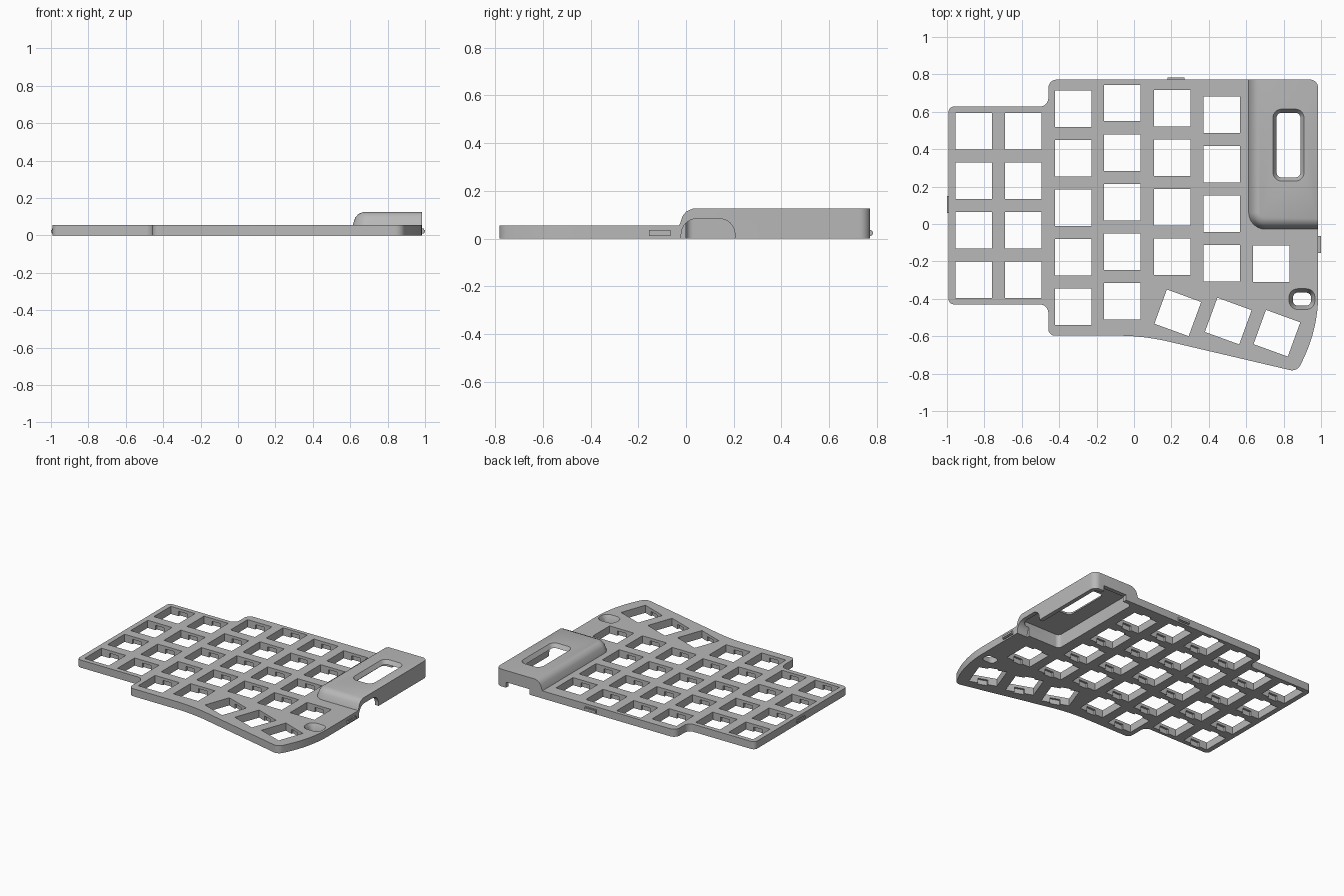
import bpy, bmesh, math
from mathutils import Vector, Matrix

if "Cube" in bpy.data.objects:
    bpy.data.objects.remove(bpy.data.objects["Cube"], do_unlink=True)

grey = bpy.data.materials.new("mid_grey")
grey.use_nodes = True
grey.diffuse_color = (0.48, 0.48, 0.48, 1)
grey.node_tree.nodes["Principled BSDF"].inputs["Base Color"].default_value = grey.diffuse_color

TOP = 0.055        # plate thickness
RIGHT, BACK = 0.985, 0.772
KEY = 0.195        # key opening size
PITCH = 0.265


def rounded(corners, steps=8):
    """Polygon from (x, y, radius) corners, each one filleted."""
    out = []
    for i, (x, y, r) in enumerate(corners):
        p = Vector((x, y))
        a = (Vector(corners[i - 1][:2]) - p).normalized()
        b = (Vector(corners[(i + 1) % len(corners)][:2]) - p).normalized()
        if r == 0:
            out.append(p)
            continue
        half = a.angle(b) / 2
        centre = p + (a + b).normalized() * (r / math.sin(half))
        start = p + a * (r / math.tan(half)) - centre
        sweep = start.angle_signed(p + b * (r / math.tan(half)) - centre)
        for k in range(steps + 1):
            out.append(centre + Matrix.Rotation(-sweep * k / steps, 2) @ start)
    return out


def rect(x0, x1, y0, y1, r):
    return rounded([(x0, y0, r), (x1, y0, r), (x1, y1, r), (x0, y1, r)])


def loft(bm, layers):
    """Closed solid through (outline, height) layers."""
    rings = [[bm.verts.new((p[0], p[1], z)) for p in pts] for pts, z in layers]
    for low, high in zip(rings, rings[1:]):
        for i in range(len(low)):
            bm.faces.new((low[i - 1], low[i], high[i], high[i - 1]))
    bm.faces.new(rings[0])
    bm.faces.new(rings[-1])


def box(bm, size, matrix):
    bmesh.ops.create_cube(bm, size=1, matrix=matrix @ Matrix.Diagonal((*size, 1)))


def finish(name, bm):
    bmesh.ops.recalc_face_normals(bm, faces=bm.faces)
    mesh = bpy.data.meshes.new(name)
    bm.to_mesh(mesh)
    bm.free()
    mesh.materials.append(grey)
    ob = bpy.data.objects.new(name, mesh)
    bpy.context.collection.objects.link(ob)
    return ob


def solid(name, layers):
    bm = bmesh.new()
    loft(bm, layers)
    return finish(name, bm)


def combine(target, tool, operation="DIFFERENCE"):
    mod = target.modifiers.new(tool.name, "BOOLEAN")
    mod.operation, mod.solver, mod.object = operation, "EXACT", tool
    bpy.context.view_layer.objects.active = target
    bpy.ops.object.modifier_apply(modifier=mod.name)
    bpy.data.objects.remove(tool, do_unlink=True)


# Plate with stepped left side and swept thumb edge
outline = rounded([
    (-0.992, 0.628, 0.03), (-0.458, 0.628, 0.045), (-0.458, BACK, 0.045),
    (RIGHT, BACK, 0.045), (RIGHT, -0.56, 0.8), (0.872, -0.79, 0.05),
    (0.05, -0.597, 1.2), (-0.458, -0.597, 0.035), (-0.458, -0.43, 0.045),
    (-0.992, -0.43, 0.03)])
plate = solid("key_plate", [(outline, 0), (outline, TOP)])


# Raised controller cover with sloped left and front sides
def cover_ring(inset):
    x, y = 0.613 + inset, -0.028 + inset
    return rounded([(x, y, 0.09 - inset), (RIGHT, y, 0), (RIGHT, BACK, 0.045), (x, BACK, 0)])


cover = solid("controller_cover", [
    (cover_ring(0), 0.03), (cover_ring(0), TOP), (cover_ring(0.014), 0.095),
    (cover_ring(0.03), 0.114), (cover_ring(0.055), 0.125)])
combine(plate, cover, "UNION")

# Hollow under the cover
pocket = rect(0.645, 0.955, 0.0, 0.742, 0.03)
combine(plate, solid("pocket_cutter", [(pocket, -0.05), (pocket, 0.097)]))

# Arched cable opening in the right wall
arch = [Matrix.Rotation(math.pi / 2, 2) @ p for p in rounded(
    [(-0.02, -0.05, 0), (0.205, -0.05, 0), (0.205, 0.083, 0.065), (-0.02, 0.083, 0.065)])]
cutter = solid("arch_cutter", [(arch, 0.9), (arch, 1.05)])
cutter.data.transform(Matrix(((0, 0, 1, 0), (0, 1, 0, 0), (-1, 0, 0, 0), (0, 0, 0, 1))))
combine(plate, cutter)

# Low opening in the back wall
bm = bmesh.new()
box(bm, (0.19, 0.12, 0.1), Matrix.Translation((0.81, 0.77, -0.01)))
combine(plate, finish("back_opening_cutter", bm))


# Flared openings: cover window and reset hole
def flared(name, x0, x1, y0, y1, flare, r, top, throat):
    inner = rect(x0, x1, y0, y1, r)
    outer = rect(x0 - flare, x1 + flare, y0 - flare, y1 + flare, r + flare)
    combine(plate, solid(name, [(inner, -0.05), (inner, throat), (outer, top), (outer, top + 0.05)]))


flared("window_cutter", 0.767, 0.885, 0.254, 0.59, 0.024, 0.022, 0.125, 0.09)
flared("reset_cutter", 0.85, 0.946, -0.436, -0.367, 0.021, 0.025, TOP, 0.015)

# Key openings: (x, top y, count) per column, then the tilted thumb keys
columns = [(-0.858, 0.497, 4), (-0.592, 0.497, 4), (-0.326, 0.617, 5), (-0.062, 0.647, 5),
           (0.204, 0.62, 4), (0.469, 0.584, 4), (0.733, -0.213, 1)]
keys = [(x, y - PITCH * i, 0) for x, y, count in columns for i in range(count)]
keys += [(0.234, -0.475, -20), (0.504, -0.519, -20), (0.764, -0.584, -20)]
holes, notches = bmesh.new(), bmesh.new()
for x, y, angle in keys:
    place = Matrix.Translation((x, y, 0)) @ Matrix.Rotation(math.radians(angle), 4, "Z")
    box(holes, (KEY, KEY, 0.3), place)
    # Clip notches under the front and back lips
    box(notches, (0.07, KEY + 0.03, 0.07), place)
combine(plate, finish("key_cutter", holes))
combine(plate, finish("notch_cutter", notches))

# Small snap tabs on the left, right and back edges
for name, x, y, sx, sy in [("left_edge_tab", -0.99, 0.105, 0.02, 0.092),
                           ("right_edge_tab", 0.985, -0.11, 0.03, 0.092),
                           ("back_edge_tab", 0.224, 0.769, 0.092, 0.03)]:
    bm = bmesh.new()
    box(bm, (sx, sy, 0.026), Matrix.Translation((x, y, 0.023)))
    long_axis = 0 if sx > sy else 1
    edges = [e for e in bm.edges
             if abs((e.verts[0].co - e.verts[1].co)[long_axis]) > 0.05]
    bmesh.ops.bevel(bm, geom=edges, offset=0.006, segments=2, affect="EDGES")
    finish(name, bm)

# Smooth the fillets, keep corners crisp
bpy.ops.object.select_all(action="DESELECT")
plate.select_set(True)
bpy.context.view_layer.objects.active = plate
bpy.ops.object.shade_smooth_by_angle(angle=math.radians(30))
